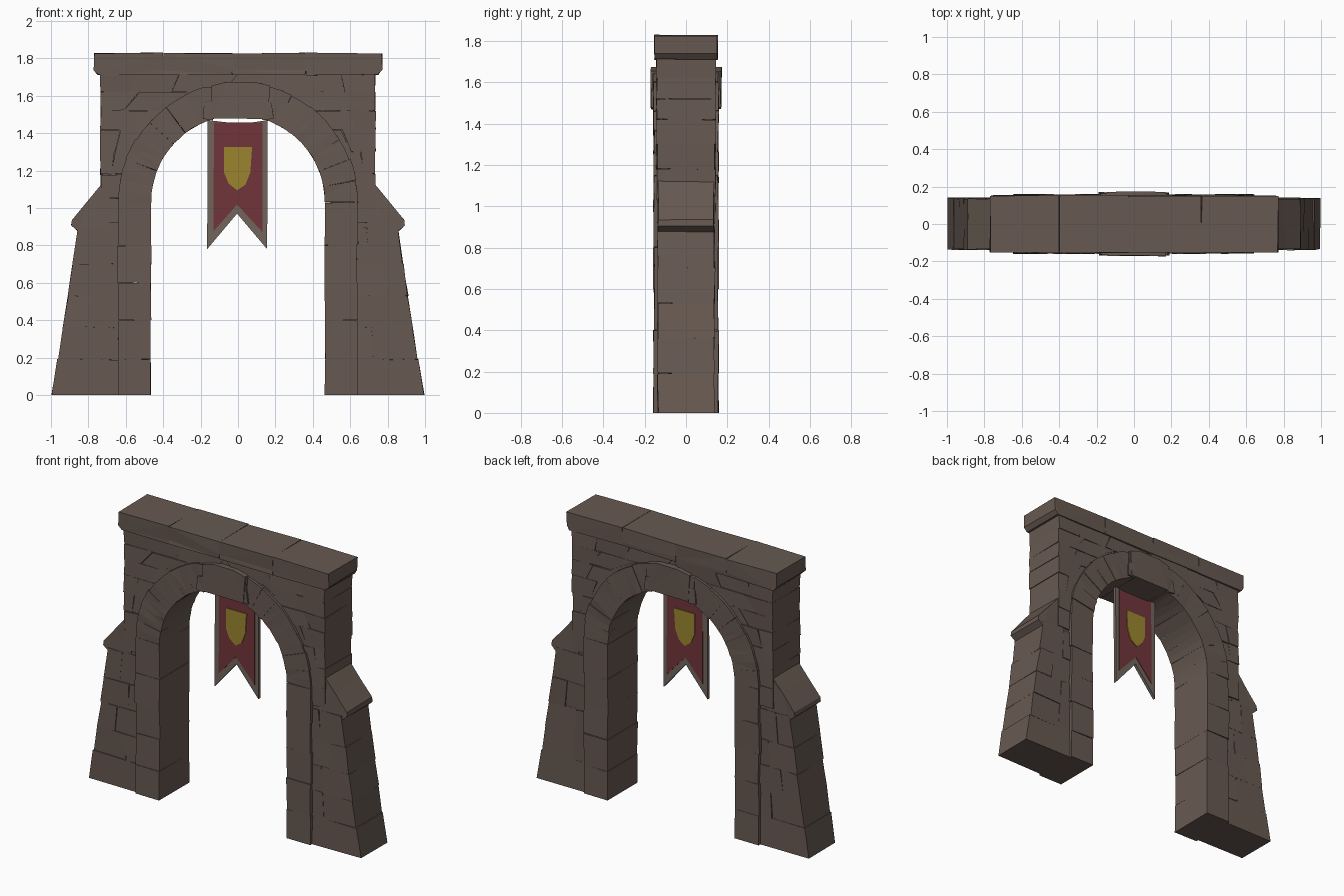
import bpy, bmesh, math, random
from mathutils import Vector

if "Cube" in bpy.data.objects:
    bpy.data.objects.remove(bpy.data.objects["Cube"])

random.seed(7)


def material(name, rgb):
    m = bpy.data.materials.new(name)
    m.diffuse_color = (*rgb, 1)
    m.use_nodes = True
    m.node_tree.nodes["Principled BSDF"].inputs["Base Color"].default_value = m.diffuse_color
    return m


STONE = material("brown stone", (0.135, 0.100, 0.083))
TRIM = material("grey cloth trim", (0.165, 0.130, 0.108))
RED = material("red cloth", (0.165, 0.036, 0.041))
GOLD = material("gold emblem", (0.33, 0.235, 0.028))


def prism(bm, pts, y0, y1, bevel=0.0, jitter=0.0):
    """Extrude an xz outline from y0 to y1, roughen it and chamfer the edges."""
    t = bmesh.new()

    def jit(v):
        o = Vector([random.uniform(-jitter, jitter) for _ in range(3)])
        p = v + o
        p.z = 0.0 if v.z <= 0 else p.z
        return p
    a = [t.verts.new(jit(Vector((x, y0, z)))) for x, z in pts]
    b = [t.verts.new(jit(Vector((x, y1, z)))) for x, z in pts]
    n = len(pts)
    t.faces.new(a)
    t.faces.new(b[::-1])
    for i in range(n):
        j = (i + 1) % n
        t.faces.new((a[i], b[i], b[j], a[j]))
    if bevel:
        sharp = [e for e in t.edges if e.calc_face_angle(0) > 0.5]
        bmesh.ops.bevel(t, geom=sharp, offset=bevel, segments=1,
                        affect='EDGES', clamp_overlap=True)
    bmesh.ops.recalc_face_normals(t, faces=t.faces)
    bmesh.ops.triangulate(t, faces=[f for f in t.faces if len(f.verts) > 4])
    tmp = bpy.data.meshes.new("tmp")
    t.to_mesh(tmp)
    t.free()
    bm.from_mesh(tmp)
    bpy.data.meshes.remove(tmp)


def finish(bm, name, mat):
    me = bpy.data.meshes.new(name)
    bm.to_mesh(me)
    bm.free()
    me.materials.append(mat)
    ob = bpy.data.objects.new(name, me)
    bpy.context.collection.objects.link(ob)
    return ob


def flip(pts, s):
    return [(s * x, z) for x, z in pts]


SPRING, R_IN, R_OUT = 1.03, 0.465, 0.64


def inner(z, r=0.595):
    """Inner end of a wall course, hidden inside the arch ring."""
    return r if z <= SPRING else math.sqrt(max(0, r * r - (z - SPRING) ** 2))


def outer(z):
    return 0.995 - 0.155 * z if z < 0.91 else 0.735


# Solid core behind the stone joints
bm = bmesh.new()
half = [(0.56, 0), (0.975, 0), (0.84, 0.9), (0.725, 1.08), (0.725, 1.71), (0, 1.71)]
half += [(0.56 * math.sin(a), SPRING + 0.56 * math.cos(a))
         for a in [i * math.pi / 20 for i in range(11)]]
for s in (-1, 1):
    prism(bm, flip(half, s), -0.131, 0.131)
finish(bm, "wall_core", STONE)

# Stone courses: tapered buttress below, straight wall above
low = [0, 0.19, 0.36, 0.53, 0.70, 0.90]
high = [0.92, 1.05, 1.18, 1.30, 1.42, 1.52, 1.62, 1.72]
bm_low, bm_high = bmesh.new(), bmesh.new()
for s in (-1, 1):
    for bm, rows, depth in ((bm_low, low, 0.136), (bm_high, high, 0.141)):
        for k in range(len(rows) - 1):
            z0, z1 = rows[k], rows[k + 1]
            i0, i1, o0, o1 = inner(z0), inner(z1), outer(z0), outer(z1 - 0.001)
            if bm is bm_high:
                o0 = o1 = 0.735
            elif k:
                o0, o1 = o0 - 0.004, o1 - 0.004
            width = (o0 + o1 - i0 - i1) / 2
            if width < 0.17 or (bm is bm_low and k == 0):
                cuts = [0, 1]
            elif width < 0.45:
                cuts = [0, random.choice((0.36, 0.62)), 1]
            else:
                cuts = [0, 0.3, 0.68, 1] if k % 2 else [0, 0.42, 0.75, 1]
            for u, v in zip(cuts, cuts[1:]):
                quad = [(i0 + (o0 - i0) * u, z0), (i0 + (o0 - i0) * v, z0),
                        (i1 + (o1 - i1) * v, z1), (i1 + (o1 - i1) * u, z1)]
                d = depth + random.uniform(-0.002, 0.003)
                prism(bm, flip(quad, s), -d, d, 0.009, 0.004)
finish(bm_low, "buttress_stones", STONE)
finish(bm_high, "wall_stones", STONE)

# Sloped stone on top of each buttress
bm = bmesh.new()
slope = [(0.69, 0.87), (0.85, 0.87), (0.89, 0.905), (0.888, 0.935),
         (0.80, 1.04), (0.735, 1.12), (0.69, 1.12)]
for s in (-1, 1):
    prism(bm, flip(slope, s), -0.135, 0.135, 0.010, 0.003)
finish(bm, "buttress_caps", STONE)

# Arch ring: leg blocks, then wedge stones
bm = bmesh.new()
legs = [0, 0.19, 0.40, 0.60, 0.80, SPRING]
steps, end = 7, math.radians(74)
for s in (-1, 1):
    for z0, z1 in zip(legs, legs[1:]):
        e = random.uniform(-0.004, 0.004)
        quad = [(R_IN, z0), (R_OUT + e, z0), (R_OUT + e, z1), (R_IN, z1)]
        d = 0.156 + random.uniform(-0.002, 0.003)
        prism(bm, flip(quad, s), -d, d, 0.011, 0.003)
    for k in range(steps):
        angs = [end * (k + t) / steps for t in (0, 0.5, 1)]
        e = random.uniform(-0.003, 0.005)
        pts = [((R_OUT + e) * math.cos(a), SPRING + (R_OUT + e) * math.sin(a)) for a in angs]
        pts += [(R_IN * math.cos(a), SPRING + R_IN * math.sin(a)) for a in angs[::-1]]
        d = 0.156 + random.uniform(-0.002, 0.003)
        prism(bm, flip(pts, s), -d, d, 0.010, 0.002)
finish(bm, "arch_ring", STONE)

# Keystone with a narrow bracket on each side
bm = bmesh.new()
prism(bm, [(-0.135, 1.48), (0.16, 1.48), (0.17, 1.655), (0.09, 1.675),
           (-0.06, 1.675), (-0.145, 1.655)], -0.172, 0.172, 0.014, 0.003)
finish(bm, "keystone", STONE)
bm = bmesh.new()
for s in (-1, 1):
    prism(bm, flip([(0.135, 1.47), (0.188, 1.475), (0.182, 1.56), (0.16, 1.57),
                    (0.135, 1.57)], s), -0.168, 0.168, 0.008, 0.003)
    prism(bm, flip([(0.13, 1.56), (0.172, 1.56), (0.178, 1.645), (0.13, 1.65)], s),
          -0.164, 0.164, 0.008, 0.003)
finish(bm, "keystone_brackets", STONE)

# Coping slabs along the top
bm = bmesh.new()
joints = [-0.77, -0.40, -0.03, 0.36, 0.77]
for x0, x1 in zip(joints, joints[1:]):
    l = 0.022 if x0 == joints[0] else 0
    r = 0.022 if x1 == joints[-1] else 0
    pts = [(x0 + l, 1.712), (x1 - r, 1.712), (x1, 1.738), (x1, 1.828), (x0, 1.828), (x0, 1.738)]
    prism(bm, pts, -0.152, 0.152, 0.012 if l or r else 0.009, 0.003)
finish(bm, "coping", STONE)

# Swallow-tailed banner: trim cloth, red panel and shield on both faces
bm = bmesh.new()
prism(bm, [(-0.162, 1.47), (-0.165, 0.78), (-0.005, 0.97), (0.156, 0.78), (0.158, 1.47),
           (0.08, 1.458), (-0.06, 1.458)], -0.010, 0.010)
finish(bm, "banner_trim", TRIM)
bm_red, bm_gold = bmesh.new(), bmesh.new()
for s in (-1, 1):
    prism(bm_red, [(-0.128, 1.457), (-0.132, 0.875), (-0.005, 1.018), (0.132, 0.87),
                   (0.13, 1.457)], s * 0.009, s * 0.014)
    prism(bm_gold, [(-0.075, 1.325), (-0.075, 1.19), (-0.05, 1.13), (-0.005, 1.095),
                    (0.04, 1.125), (0.066, 1.19), (0.075, 1.325)], s * 0.013, s * 0.019)
finish(bm_red, "banner_panel", RED)
finish(bm_gold, "banner_shield", GOLD)
